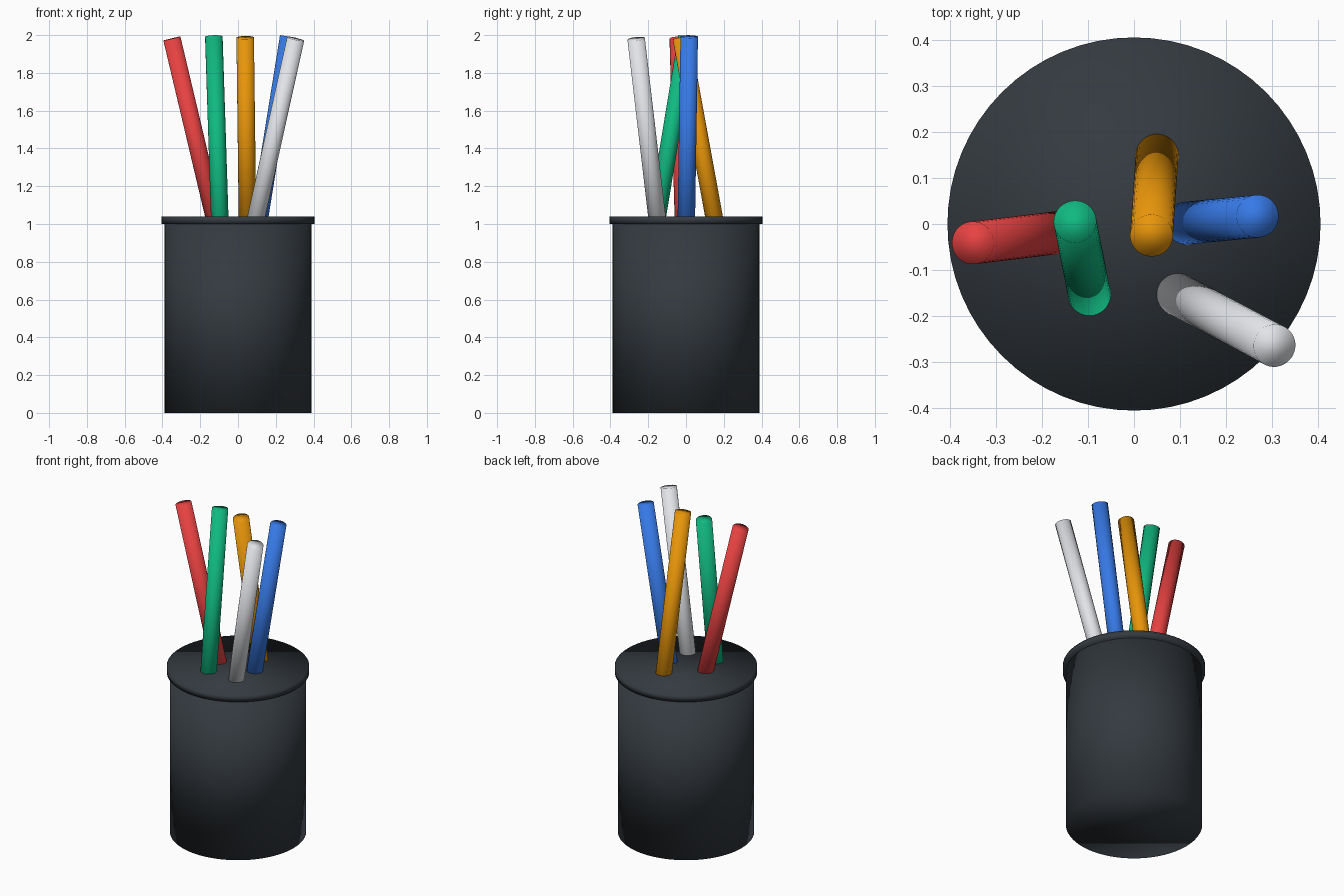
import bpy
from mathutils import Vector

cube = bpy.data.objects.get("Cube")
if cube:
    bpy.data.objects.remove(cube, do_unlink=True)


def linear(c):
    c /= 255
    return c / 12.92 if c <= 0.04045 else ((c + 0.055) / 1.055) ** 2.4


def material(name, *rgb):
    colour = tuple(linear(c) for c in rgb) + (1.0,)
    mat = bpy.data.materials.new(name)
    mat.use_nodes = True
    mat.diffuse_color = colour
    mat.node_tree.nodes["Principled BSDF"].inputs["Base Color"].default_value = colour
    return mat


def rod(name, start, end, radius, sides, mat):
    """Smooth capped cylinder running from start to end."""
    start, end = Vector(start), Vector(end)
    axis = end - start
    bpy.ops.mesh.primitive_cylinder_add(
        vertices=sides, radius=radius, depth=axis.length,
        location=(start + end) / 2,
        rotation=axis.to_track_quat('Z', 'Y').to_euler())
    obj = bpy.context.object
    obj.name = name
    obj.data.materials.append(mat)
    bpy.ops.object.shade_smooth()
    return obj


# Holder: body and slightly wider rim
charcoal = material("charcoal", 52, 58, 64)
rod("cup_body", (0, 0, 0), (0, 0, 1.0), 0.388, 64, charcoal)
rod("cup_rim", (0, 0, 1.0), (0, 0, 1.04), 0.405, 64, charcoal)

# Pens: colour, point where each leaves the rim, centre of its top end
RIM_Z = 1.04
pens = {
    "red": ((239, 68, 68), (-0.127, -0.014), (-0.35, -0.041, 1.982)),
    "green": ((16, 185, 129), (-0.097, -0.152), (-0.128, 0.005, 1.992)),
    "amber": ((245, 158, 11), (0.05, 0.148), (0.038, -0.025, 1.987)),
    "blue": ((59, 130, 246), (0.115, 0.002), (0.268, 0.017, 1.992)),
    "pale_grey": ((229, 231, 235), (0.097, -0.154), (0.305, -0.264, 1.98)),
}
for name, (rgb, foot, top) in pens.items():
    top = Vector(top)
    foot = Vector((*foot, RIM_Z))
    hidden_end = foot + (foot - top) * 0.3
    rod(name + "_pen", hidden_end, top, 0.0465, 32, material(name, *rgb))
